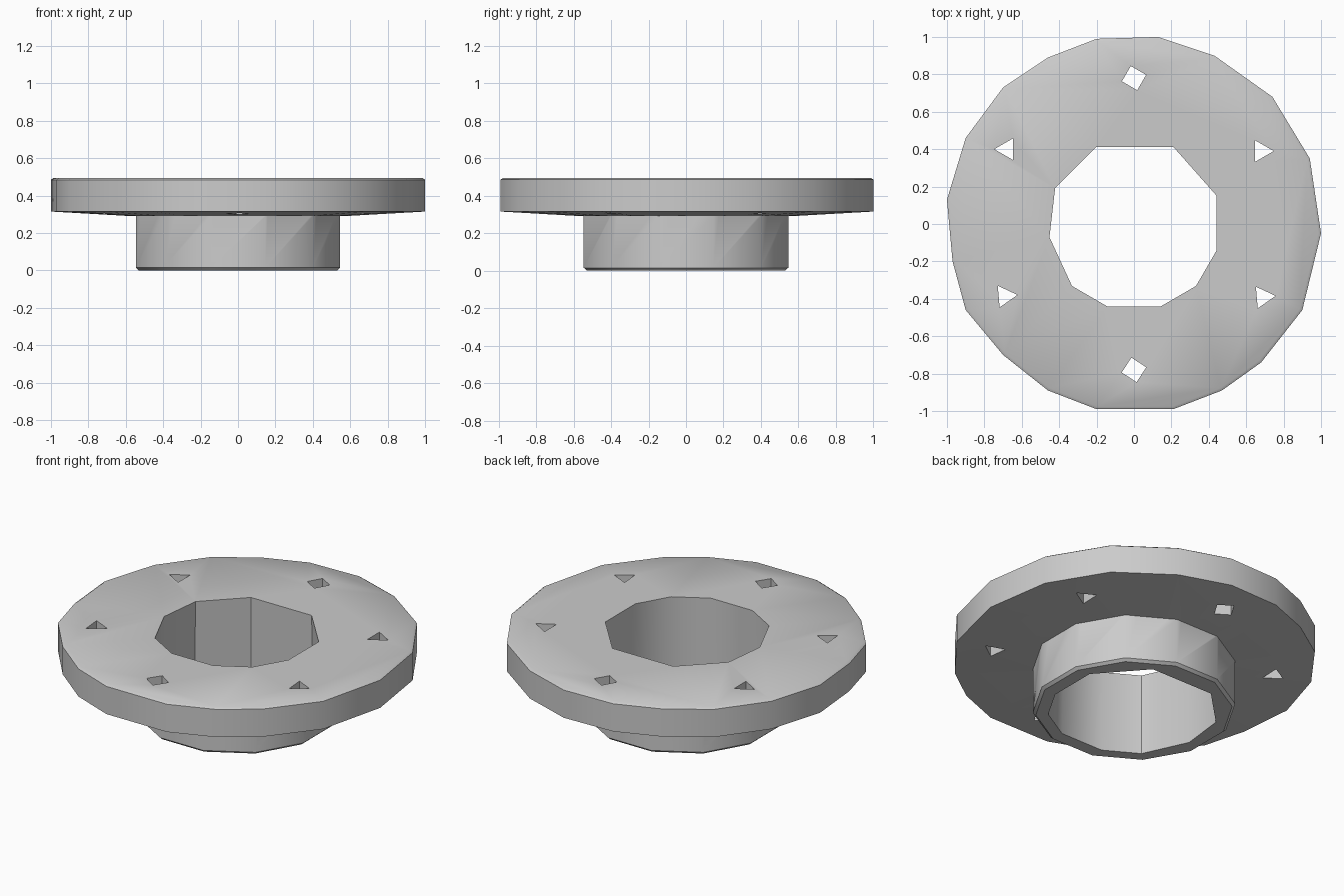
import bpy
import bmesh
from math import cos, sin, radians

cube = bpy.data.objects.get("Cube")
if cube:
    bpy.data.objects.remove(cube, do_unlink=True)

metal = bpy.data.materials.new("plain grey")
metal.use_nodes = True
grey = (0.6, 0.6, 0.6, 1)
metal.diffuse_color = grey
metal.node_tree.nodes["Principled BSDF"].inputs["Base Color"].default_value = grey


def polygon(sides, radius, turn=0, centre=(0, 0)):
    """Corner points of a regular polygon, anticlockwise."""
    angles = [radians(turn + 360 * i / sides) for i in range(sides)]
    return [(centre[0] + radius * cos(a), centre[1] + radius * sin(a)) for a in angles]


def loft(name, outline, levels):
    """Closed solid from one outline, stacked at (height, scale) levels."""
    bm = bmesh.new()
    rings = [[bm.verts.new((x * s, y * s, z)) for x, y in outline] for z, s in levels]
    count = len(outline)
    for low, high in zip(rings, rings[1:]):
        for i in range(count):
            j = (i + 1) % count
            bm.faces.new((low[i], low[j], high[j], high[i]))
    bm.faces.new(rings[0])
    bm.faces.new(rings[-1])
    bmesh.ops.recalc_face_normals(bm, faces=bm.faces)
    mesh = bpy.data.meshes.new(name)
    bm.to_mesh(mesh)
    bm.free()
    mesh.materials.append(metal)
    obj = bpy.data.objects.new(name, mesh)
    bpy.context.collection.objects.link(obj)
    return obj


def combine(target, other, operation):
    """Apply a boolean and remove the helper solid."""
    mod = target.modifiers.new("combine", "BOOLEAN")
    mod.object = other
    mod.operation = operation
    mod.solver = "EXACT"
    bpy.ops.object.select_all(action="DESELECT")
    bpy.context.view_layer.objects.active = target
    target.select_set(True)
    bpy.ops.object.modifier_apply(modifier=mod.name)
    bpy.data.objects.remove(other, do_unlink=True)


# Wide disc with an irregular rim and a slightly coned underside
rim = [(1, -.05), (.94, .35), (.74, .68), (.43, .9), (.13, 1), (-.2, .99),
       (-.46, .89), (-.7, .73), (-.9, .46), (-1, .13), (-.97, -.2),
       (-.9, -.46), (-.7, -.7), (-.46, -.89), (-.2, -.99), (.21, -.99),
       (.47, -.89), (.68, -.74), (.9, -.46)]
flange = loft("flange", rim, [(.29, .56), (.315, 1), (.485, 1), (.495, .985)])

# Collar below the disc
collar = loft("collar", polygon(12, .565, 15), [(0, .97), (.015, 1), (.4, 1)])
combine(flange, collar, "UNION")

# Central bore
bore = [(.44, -.14), (.44, .15), (.21, .41), (-.2, .41), (-.42, .19),
        (-.45, -.07), (-.33, -.33), (-.14, -.44), (.14, -.44), (.33, -.33)]
combine(flange, loft("bore_cutter", bore, [(-.1, 1.03), (.6, 1)]), "DIFFERENCE")

# Six bolt holes: centre, number of sides, turn
holes = [((.68, .39), 3, 0), ((0, .78), 4, 15), ((-.68, .4), 3, 180),
         ((-.69, -.385), 3, 5), ((0, -.78), 4, 12), ((.69, -.39), 3, 5)]
for centre, sides, turn in holes:
    shape = polygon(sides, .067, turn, centre)
    combine(flange, loft("hole_cutter", shape, [(.2, 1), (.6, 1)]), "DIFFERENCE")

bpy.ops.object.shade_smooth_by_angle(angle=radians(35))
